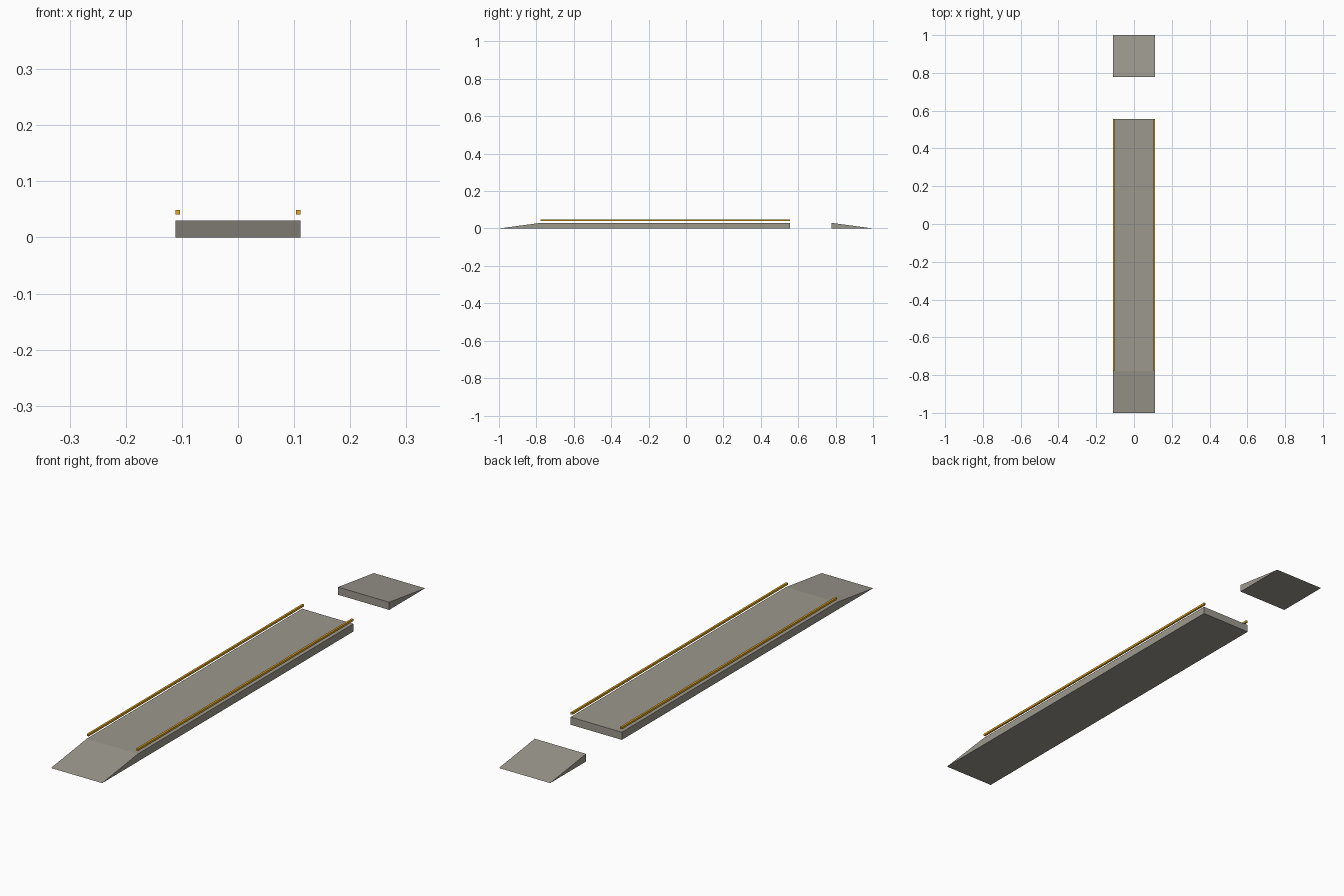
import bpy
import bmesh

cube = bpy.data.objects.get("Cube")
if cube:
    bpy.data.objects.remove(cube, do_unlink=True)

HALF_WIDTH = 0.111
HEIGHT = 0.03
RAMP_TOP = 0.778   # distance from centre to the high end of each ramp
DECK_END = 0.556
RAIL = 0.008


def make_material(name, colour):
    mat = bpy.data.materials.new(name)
    mat.use_nodes = True
    mat.diffuse_color = colour
    mat.node_tree.nodes["Principled BSDF"].inputs["Base Color"].default_value = colour
    return mat


def extrude_profile(name, profile, x0, x1, mat):
    """Extrude a (y, z) outline along x."""
    bm = bmesh.new()
    face = bm.faces.new([bm.verts.new((x0, y, z)) for y, z in profile])
    new = bmesh.ops.extrude_face_region(bm, geom=[face])["geom"]
    verts = [v for v in new if isinstance(v, bmesh.types.BMVert)]
    bmesh.ops.translate(bm, verts=verts, vec=(x1 - x0, 0, 0))
    bmesh.ops.recalc_face_normals(bm, faces=bm.faces)
    mesh = bpy.data.meshes.new(name)
    bm.to_mesh(mesh)
    bm.free()
    mesh.materials.append(mat)
    obj = bpy.data.objects.new(name, mesh)
    bpy.context.collection.objects.link(obj)


def rectangle(y0, y1, z0, z1):
    return [(y0, z0), (y1, z0), (y1, z1), (y0, z1)]


stone = make_material("warm_grey_stone", (0.33, 0.315, 0.27, 1))
gold = make_material("amber_gold", (0.78, 0.39, 0.015, 1))

# Flat deck
extrude_profile("deck", rectangle(-RAMP_TOP, DECK_END, 0, HEIGHT),
                -HALF_WIDTH, HALF_WIDTH, stone)

# Entry ramp joins the deck, landing ramp stands beyond the gap
for name, side in (("front_ramp", -1), ("back_ramp", 1)):
    wedge = [(side, 0), (side * RAMP_TOP, 0), (side * RAMP_TOP, HEIGHT)]
    extrude_profile(name, wedge, -HALF_WIDTH, HALF_WIDTH, stone)

# Thin rails floating above the deck edges
for name, side in (("left_rail", 1), ("right_rail", -1)):
    extrude_profile(name, rectangle(-RAMP_TOP, DECK_END, 0.041, 0.041 + RAIL),
                    side * (HALF_WIDTH - RAIL), side * HALF_WIDTH, gold)
